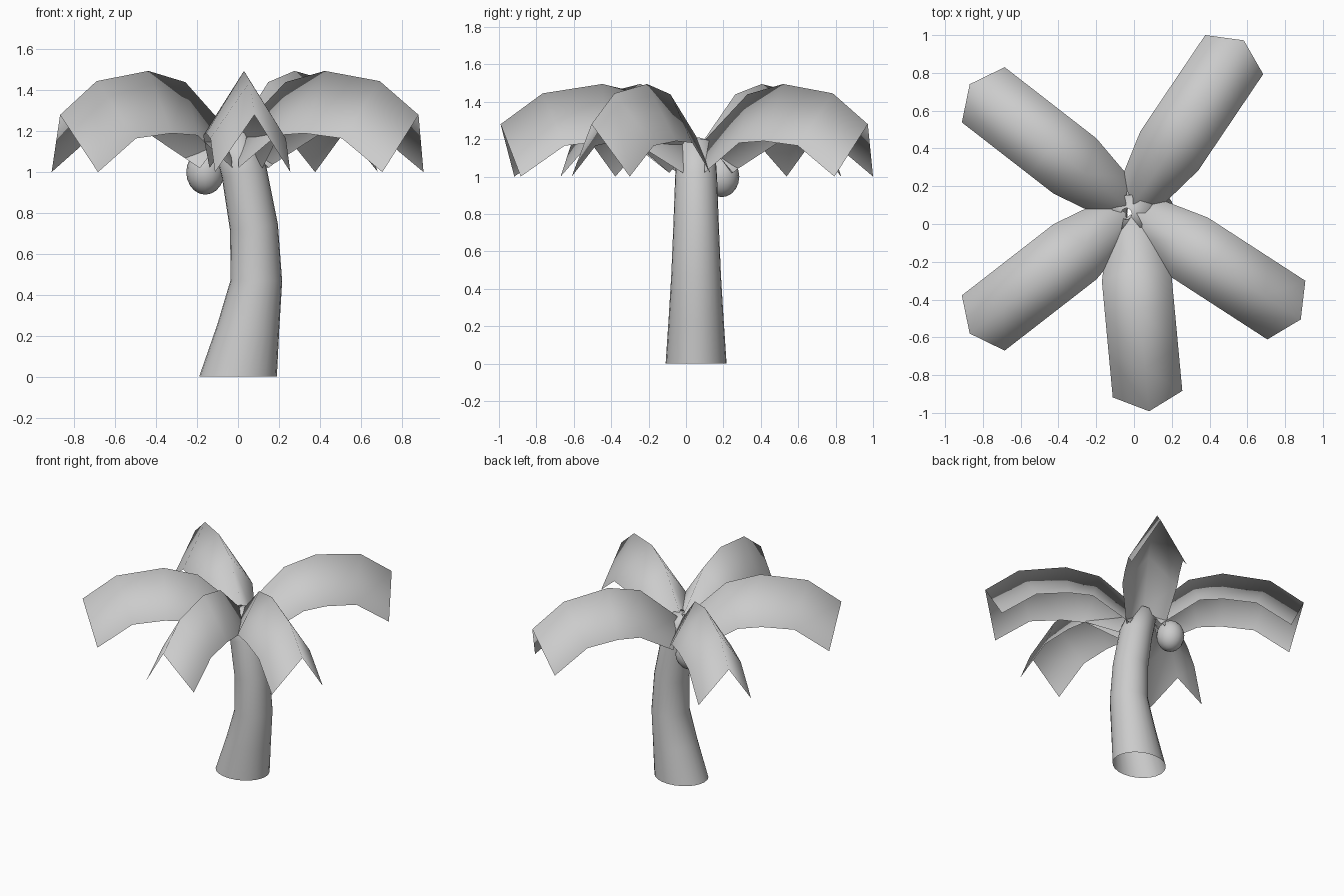
import bpy, bmesh, math
from mathutils import Vector

cube = bpy.data.objects.get("Cube")
if cube:
    bpy.data.objects.remove(cube, do_unlink=True)

grey = bpy.data.materials.new("plain grey")
grey.use_nodes = True
GREY = (0.6, 0.6, 0.6, 1)
grey.diffuse_color = GREY
grey.node_tree.nodes["Principled BSDF"].inputs["Base Color"].default_value = GREY


def loft(name, rows, closed):
    """Skin rows of points with quads and shade them smooth."""
    bm = bmesh.new()
    grid = [[bm.verts.new(p) for p in row] for row in rows]
    n = len(grid[0])
    for a, b in zip(grid, grid[1:]):
        for i in range(n if closed else n - 1):
            j = (i + 1) % n
            bm.faces.new((a[i], a[j], b[j], b[i]))
    mesh = bpy.data.meshes.new(name)
    bm.to_mesh(mesh)
    bm.free()
    mesh.materials.append(grey)
    mesh.shade_smooth()
    obj = bpy.data.objects.new(name, mesh)
    bpy.context.collection.objects.link(obj)
    return obj


# Trunk: tapering tube, each ring (centre x, z, radius x, radius y, tilt)
rings = [(0, 0, .19, .163, 0), (.05, .24, .152, .147, .1), (.09, .47, .126, .133, .03),
         (.078, .73, .118, .122, -.12), (.03, 1.0, .112, .112, -.25),
         (-.03, 1.17, .095, .1, -.35), (-.04, 1.2, .03, .03, -.35)]
SIDES = 24
rows = []
for cx, cz, rx, ry, tilt in rings:
    row = []
    for i in range(SIDES):
        a = math.tau * i / SIDES
        dx = rx * math.cos(a)
        row.append((cx + dx * math.cos(tilt), .054 + ry * math.sin(a), cz - dx * math.sin(tilt)))
    rows.append(row)
loft("trunk", rows, True)

# Fronds: folded sheets; sections are ridge (out, z), edge (out, z), half width
crown = Vector((-.02, .08, 0))
sections = [(.03, 1.2, .11, 1.02, .13), (.30, 1.44, .37, 1.18, .185),
            (.53, 1.495, .53, 1.19, .185), (.85, 1.445, .75, 1.165, .185),
            (1.076, 1.28, .985, 1.0, .185)]
fronds = {"front": (.10, -1.07), "back_left": (.60, .89), "front_left": (.91, -.59),
          "front_right": (-.85, -.66), "back_right": (-.85, .66)}
for side, (dx, dy) in fronds.items():
    out = Vector((dx, dy, 0)).normalized()
    across = Vector((-out.y, out.x, 0))
    rows = []
    for r, z, er, ez, w in sections:
        edge = crown + out * er + Vector((0, 0, ez))
        ridge = crown + out * r + Vector((0, 0, z))
        rows.append([edge - across * w, ridge, edge + across * w])
    loft(side + "_frond", rows, False)

# Nut hanging behind the trunk
bpy.ops.mesh.primitive_uv_sphere_add(segments=16, ring_count=10, radius=1, location=(-.16, .19, 1.0))
nut = bpy.context.object
nut.name = "nut"
nut.scale = (.093, .095, .11)
nut.data.materials.append(grey)
nut.data.shade_smooth()
